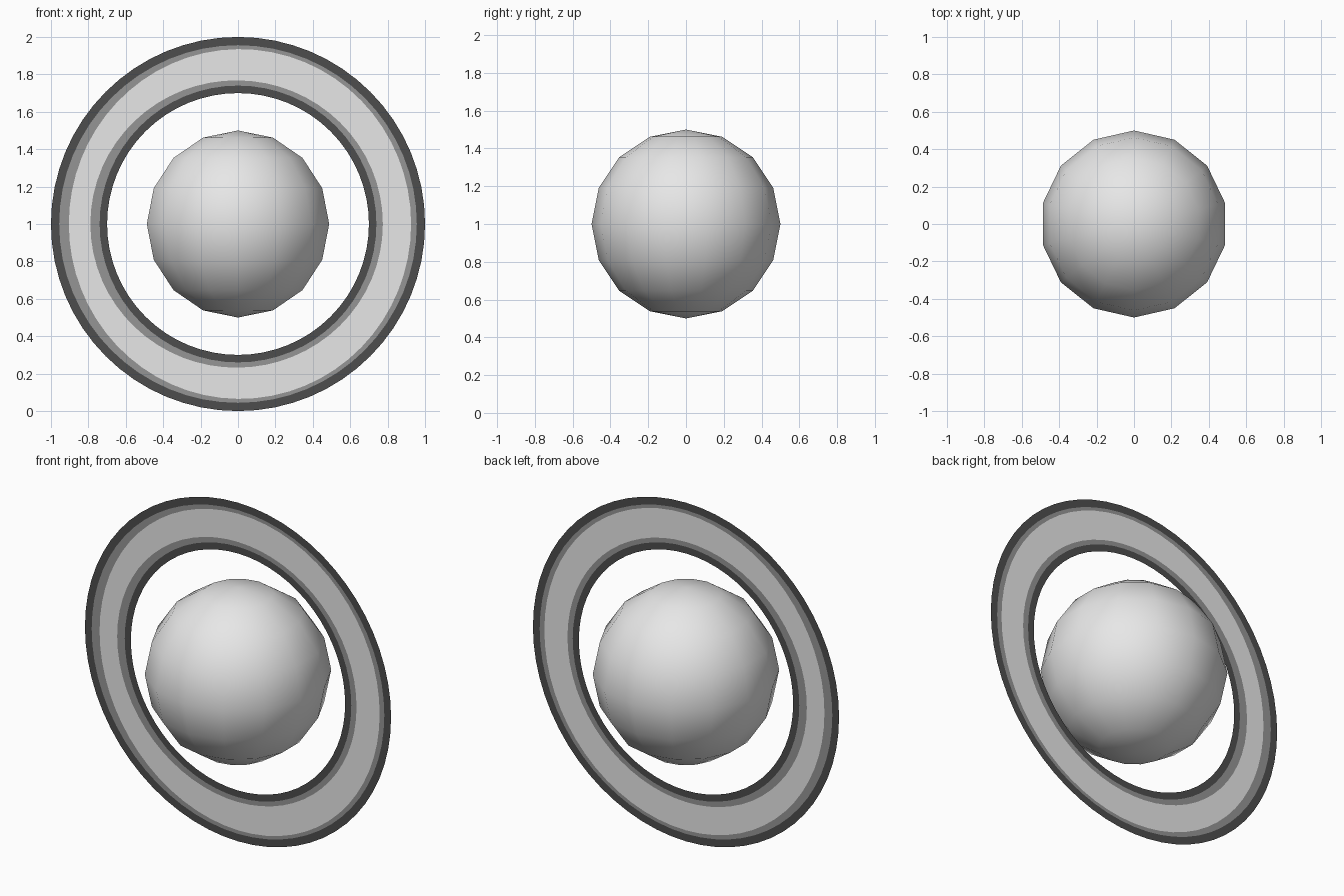
import bpy, bmesh
from math import sin, cos, pi
from mathutils import Vector, Matrix

cube = bpy.data.objects.get("Cube")
if cube:
    bpy.data.objects.remove(cube, do_unlink=True)


def material(name, value):
    m = bpy.data.materials.new(name)
    m.use_nodes = True
    colour = (value, value, value, 1)
    m.diffuse_color = colour
    m.node_tree.nodes["Principled BSDF"].inputs["Base Color"].default_value = colour
    return m


pale = material("pale grey", 0.8)
mid = material("mid grey", 0.3)
dark = material("dark grey", 0.075)


def add_object(name, bm, materials):
    mesh = bpy.data.meshes.new(name)
    bm.to_mesh(mesh)
    bm.free()
    for m in materials:
        mesh.materials.append(m)
    obj = bpy.data.objects.new(name, mesh)
    obj.location.z = 1
    bpy.context.collection.objects.link(obj)
    return obj


# Planet: a half-circle profile spun round the vertical axis, smooth shaded
RADIUS, RINGS, SEGMENTS = 0.5, 8, 14
bm = bmesh.new()
arc = [bm.verts.new((0, -RADIUS * sin(pi * i / RINGS), -RADIUS * cos(pi * i / RINGS)))
       for i in range(RINGS + 1)]
edges = [bm.edges.new(pair) for pair in zip(arc, arc[1:])]
bmesh.ops.spin(bm, geom=arc + edges, cent=(0, 0, 0), axis=(0, 0, 1),
               angle=2 * pi, steps=SEGMENTS)
bmesh.ops.remove_doubles(bm, verts=bm.verts, dist=0.001)
bmesh.ops.dissolve_degenerate(bm, edges=bm.edges, dist=0.0001)
bmesh.ops.recalc_face_normals(bm, faces=bm.faces)
for f in bm.faces:
    f.smooth = True
add_object("planet", bm, [pale])

# Upright flat ring: concentric bands, the pale one slightly uneven.
# Each edge is (mean radius, sideways shift, oval amount).
BAND_EDGES = [(0.70, 0, 0), (0.74, 0, 0), (0.775, -0.0075, 0.007),
              (0.925, 0.0105, -0.01), (0.956, 0, 0), (1.0, 0, 0)]
BAND_COLOURS = [0, 1, 2, 1, 0]
STEPS = 64

bm = bmesh.new()
loops = []
for mean, shift, oval in BAND_EDGES:
    loop = []
    for k in range(STEPS):
        a = 2 * pi * k / STEPS
        r = mean + shift * cos(a) + oval * cos(2 * a)
        loop.append(bm.verts.new((r * cos(a), 0, r * sin(a))))
    loops.append(loop)
for inner, outer, colour in zip(loops, loops[1:], BAND_COLOURS):
    for k in range(STEPS):
        n = (k + 1) % STEPS
        face = bm.faces.new((inner[k], outer[k], outer[n], inner[n]))
        face.material_index = colour
add_object("ring", bm, [dark, mid, pale])
